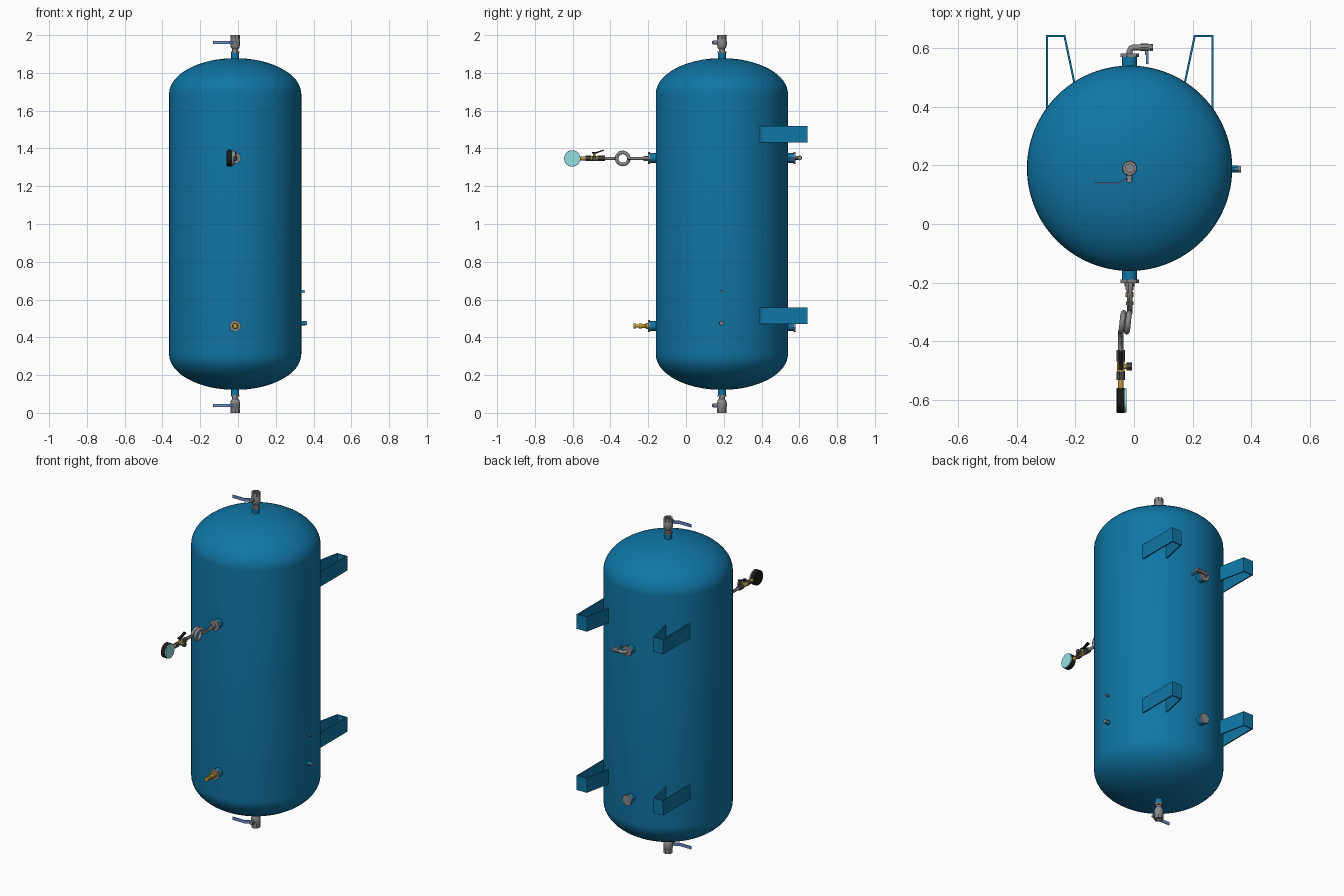
import bpy, math
from mathutils import Vector

if "Cube" in bpy.data.objects:
    bpy.data.objects.remove(bpy.data.objects["Cube"])

CX, CY = -0.015, 0.19          # tank axis
R, Z0, Z1 = 0.35, 0.122, 1.878  # tank radius, bottom and top
HEAD = 0.19


def material(name, rgb):
    m = bpy.data.materials.new(name)
    m.diffuse_color = (*rgb, 1)
    m.use_nodes = True
    m.node_tree.nodes["Principled BSDF"].inputs["Base Color"].default_value = m.diffuse_color
    return m


BLUE = material("tank_blue", (0.005, 0.18, 0.38))
STEEL = material("steel", (0.25, 0.25, 0.26))
DARK = material("dark_steel", (0.07, 0.07, 0.07))
BLACK = material("black", (0.01, 0.01, 0.01))
BRASS = material("brass", (0.5, 0.33, 0.04))
LEVER = material("lever_blue", (0.16, 0.25, 0.6))
DIAL = material("dial_glass", (0.3, 0.75, 0.75))


def add_mesh(name, verts, faces, mat, smooth=True):
    me = bpy.data.meshes.new(name)
    me.from_pydata([tuple(v) for v in verts], [], faces)
    me.update()
    me.materials.append(mat)
    if smooth:
        me.shade_smooth()
        me.set_sharp_from_angle(angle=math.radians(35))
    ob = bpy.data.objects.new(name, me)
    bpy.context.collection.objects.link(ob)
    return ob


def lathe(name, profile, origin, axis, mat, n=24):
    """Turn (radius, distance) points around an axis, with capped ends."""
    axis = Vector(axis)
    u = axis.orthogonal().normalized()
    w = axis.cross(u)
    verts, faces = [], []
    for r, t in profile:
        for i in range(n):
            a = 2 * math.pi * i / n
            verts.append(Vector(origin) + axis * t + r * (math.cos(a) * u + math.sin(a) * w))
    for k in range(len(profile) - 1):
        for i in range(n):
            j = (i + 1) % n
            faces.append((k * n + i, k * n + j, k * n + n + j, k * n + n + i))
    last = (len(profile) - 1) * n
    faces += [tuple(reversed(range(n))), tuple(range(last, last + n))]
    return add_mesh(name, verts, faces, mat)


def rod(name, r, t0, t1, origin, axis, mat, n=24):
    return lathe(name, [(r, t0), (r, t1)], origin, axis, mat, n)


def strip(name, pts, lo, hi, thick, mat, place=lambda a, b, c: (a, b, c)):
    """Bent flat bar: an open outline extruded from lo to hi."""
    n = len(pts)
    verts = [place(a, b, c) for c in (lo, hi) for a, b in pts]
    faces = [(i, i + 1, n + i + 1, n + i) for i in range(n - 1)]
    ob = add_mesh(name, verts, faces, mat, False)
    s = ob.modifiers.new("thickness", 'SOLIDIFY')
    s.thickness, s.offset, s.use_even_offset = thick, 0, True
    return ob


def pipe(name, pts, r, mat):
    cu = bpy.data.curves.new(name, 'CURVE')
    cu.dimensions = '3D'
    cu.bevel_depth, cu.bevel_resolution, cu.use_fill_caps = r, 4, True
    sp = cu.splines.new('POLY')
    sp.points.add(len(pts) - 1)
    for p, co in zip(sp.points, pts):
        p.co = (*co, 1)
    sp.use_smooth = True
    cu.materials.append(mat)
    ob = bpy.data.objects.new(name, cu)
    bpy.context.collection.objects.link(ob)


# Tank with elliptical heads
steps = [math.pi / 2 * i / 16 for i in range(17)]
bottom = [(max(R * math.sin(a), 0.002), Z0 + HEAD * (1 - math.cos(a))) for a in steps]
top = [(r, Z0 + Z1 - z) for r, z in reversed(bottom)]
lathe("tank", bottom + top, (CX, CY, 0), (0, 0, 1), BLUE, 96)

# Four mounting brackets
for side, sx in (("left", -1), ("right", 1)):
    outline = [(CX + sx * d, y) for d, y in
               ((0.282, 0.385), (0.282, 0.641), (0.222, 0.641), (0.187, 0.475))]
    for level, z in (("lower", 0.47), ("upper", 1.432)):
        strip(f"{level}_{side}_bracket", outline, z, z + 0.087, 0.007, BLUE)

# Top and bottom ball valves
for label, z, s in (("top", Z1, 1), ("bottom", Z0, -1)):
    o, ax = (CX, CY, z), (0, 0, s)
    rod(f"{label}_socket", 0.021, -0.015, 0.026, o, ax, BLUE)
    rod(f"{label}_valve_nut", 0.024, 0.026, 0.036, o, ax, STEEL, 6)
    lathe(f"{label}_valve_body", [(0.016, 0.03), (0.016, 0.048), (0.022, 0.055), (0.026, 0.07),
          (0.026, 0.09), (0.022, 0.102)], o, ax, STEEL)
    lathe(f"{label}_valve_end", [(0.025, 0.098), (0.025, 0.122), (0.015, 0.122), (0.015, 0.11)],
          o, ax, STEEL, 8)
    h = z + s * 0.083
    rod(f"{label}_valve_stem", 0.01, 0, 0.048, (CX, CY, h), (0, -1, 0), STEEL, 16)
    strip(f"{label}_valve_lever", [(-0.005, 0.153), (-0.03, 0.153), (-0.052, 0.139), (-0.132, 0.139)],
          h - 0.009, h + 0.009, 0.004, LEVER)

# Front and back sockets with hex bushings
for label, y, s, z in (("front_upper", CY - R, -1, 1.35), ("front_lower", CY - R, -1, 0.46),
                       ("back_upper", CY + R, 1, 1.35), ("back_lower", CY + R, 1, 0.46)):
    o, ax = (CX, y, z), (0, s, 0)
    rod(f"{label}_socket", 0.026, -0.02, 0.03, o, ax, BLUE)
    rod(f"{label}_bushing", 0.033, 0.03, 0.041, o, ax, STEEL, 6)

# Small side nozzles
for label, z, r, end in (("lower", 0.475, 0.012, 0.365), ("upper", 0.643, 0.007, 0.355)):
    o = (0, CY - 0.003, z)
    rod(f"side_{label}_nozzle", r, 0.325, end - 0.008, o, (1, 0, 0), BLUE, 20)
    rod(f"side_{label}_plug", r * 0.9, end - 0.008, end, o, (1, 0, 0), STEEL, 20)

# Front lower brass drain valve
lathe("drain_valve", [(0.017, 0.2), (0.017, 0.212), (0.01, 0.214), (0.01, 0.232), (0.014, 0.234),
      (0.014, 0.248), (0.008, 0.25), (0.008, 0.264), (0.013, 0.265), (0.013, 0.277)],
      (CX, 0, 0.46), (0, -1, 0), BRASS, 16)

# Back upper elbow cock
pipe("back_elbow", [(CX, 0.575, 1.35), (CX, 0.59, 1.35), (CX + 0.004, 0.598, 1.35),
     (CX + 0.012, 0.602, 1.35), (0.06, 0.602, 1.35)], 0.01, STEEL)
rod("back_cock_body", 0.013, 0.022, 0.05, (0, 0.602, 1.35), (1, 0, 0), STEEL, 8)
rod("back_cock_end", 0.012, 0.054, 0.065, (0, 0.602, 1.35), (1, 0, 0), STEEL, 6)
rod("back_cock_stem", 0.005, 0, 0.025, (0.042, 0.602, 1.35), (0, -1, 0), STEEL, 12)
strip("back_cock_lever", [(0.045, 0.588), (0.045, 0.545)], 1.346, 1.354, 0.009, LEVER)

# Gauge siphon with one and a half turns
GX, GZ = -0.045, 1.347
loop = [(CX, -0.2, GZ)]
for i in range(61):
    a = 3 * math.pi * i / 60
    loop.append((CX + (GX - CX) * i / 60, -0.335 + 0.032 * math.cos(a), GZ + 0.032 * math.sin(a)))
loop.append((GX, -0.44, GZ))
pipe("gauge_siphon", loop, 0.0095, STEEL)
rod("siphon_nut", 0.014, 0.2, 0.225, (CX, 0, GZ), (0, -1, 0), STEEL, 6)

# Gauge cock
g, fwd = (GX, 0, GZ), (0, -1, 0)
rod("cock_rear_nut", 0.015, 0.43, 0.468, g, fwd, DARK, 6)
rod("cock_body", 0.013, 0.468, 0.503, g, fwd, BRASS, 16)
rod("cock_front_nut", 0.015, 0.503, 0.532, g, fwd, DARK, 6)
rod("cock_neck", 0.01, 0.532, 0.562, g, fwd, BRASS, 16)
rod("cock_side_port", 0.009, 0, 0.022, (GX, -0.486, GZ), (1, 0, 0), BRASS, 16)
rod("cock_side_plug", 0.014, 0.02, 0.038, (GX, -0.486, GZ), (1, 0, 0), DARK, 6)
rod("cock_stem", 0.006, 0, 0.03, (GX, -0.486, GZ), (0, 0, 1), BRASS, 12)
strip("cock_lever", [(-0.497, GZ + 0.03), (-0.475, GZ + 0.03), (-0.436, GZ + 0.044)],
      GX - 0.008, GX + 0.008, 0.007, BLACK, lambda a, b, c: (c, a, b))

# Pressure gauge facing right
c, ax = (GX, -0.602, GZ), (1, 0, 0)
lathe("gauge_case", [(0.04, -0.015), (0.043, -0.012), (0.043, 0.013)], c, ax, BLACK, 40)
rod("gauge_dial", 0.0415, 0.01, 0.019, c, ax, DIAL, 40)
